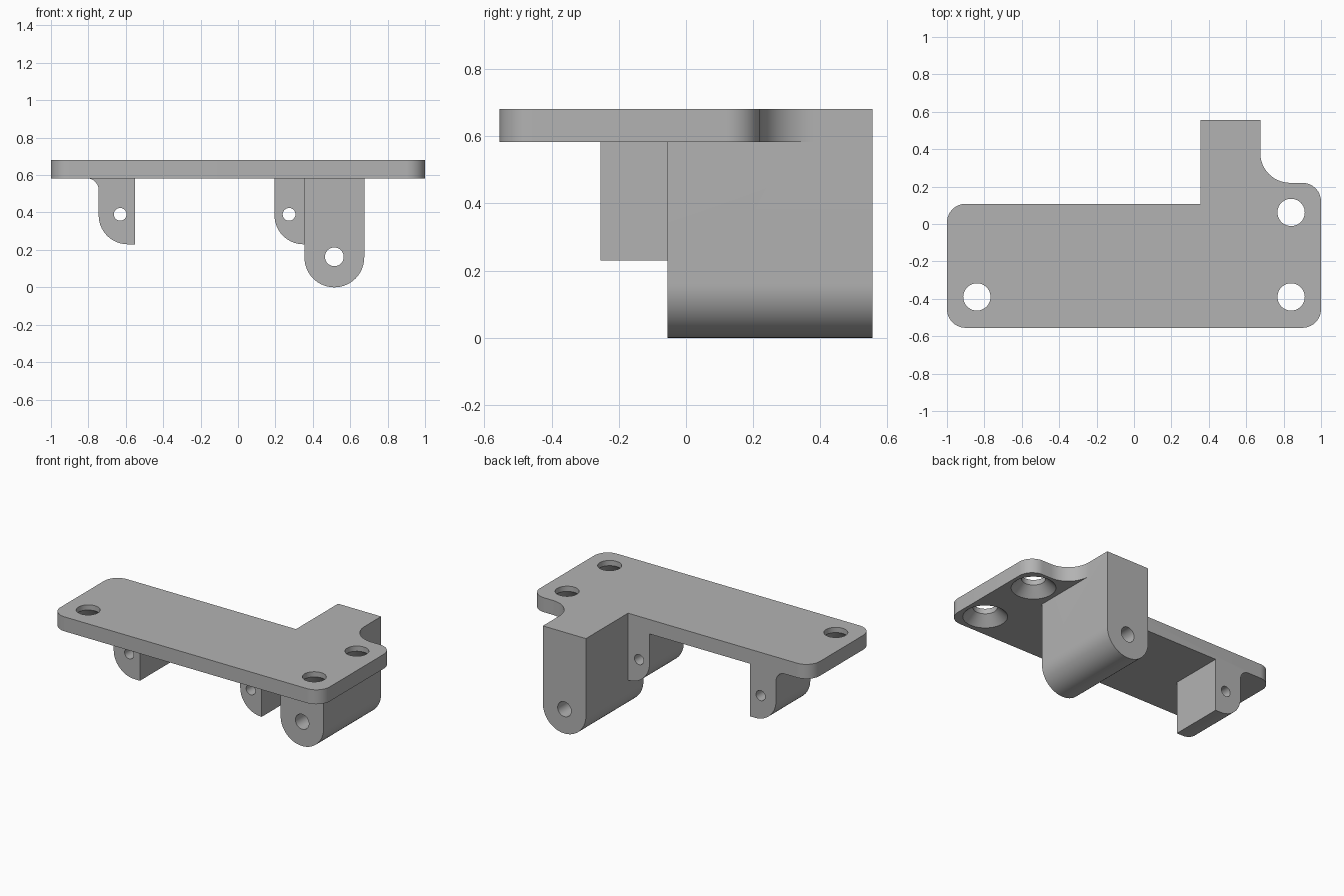
import bpy, bmesh, math
from mathutils import Vector

cube = bpy.data.objects.get("Cube")
if cube:
    bpy.data.objects.remove(cube, do_unlink=True)

grey = bpy.data.materials.new("plain grey")
grey.use_nodes = True
grey.diffuse_color = (0.45, 0.45, 0.45, 1)
grey.node_tree.nodes["Principled BSDF"].inputs["Base Color"].default_value = (0.45, 0.45, 0.45, 1)


def rounded(corners, steps=14):
    """Outline from (u, v) or (u, v, radius) corners, filleting those with a radius."""
    out = []
    for i, c in enumerate(corners):
        p = Vector(c[:2])
        if len(c) == 2:
            out.append(p)
            continue
        a = (Vector(corners[i - 1][:2]) - p).normalized()
        b = (Vector(corners[(i + 1) % len(corners)][:2]) - p).normalized()
        for k in range(steps + 1):
            t = math.pi / 2 * k / steps
            out.append(p + c[2] * (a * (1 - math.sin(t)) + b * (1 - math.cos(t))))
    return out


def finish(name, bm):
    bmesh.ops.remove_doubles(bm, verts=bm.verts, dist=1e-5)
    bmesh.ops.recalc_face_normals(bm, faces=bm.faces)
    mesh = bpy.data.meshes.new(name)
    bm.to_mesh(mesh)
    bm.free()
    mesh.materials.append(grey)
    obj = bpy.data.objects.new(name, mesh)
    bpy.context.collection.objects.link(obj)
    return obj


def prism(name, corners, start, end, place):
    """Extrude an outline from start to end; place maps (u, v, depth) to xyz."""
    bm = bmesh.new()
    pts = rounded(corners)
    rings = [[bm.verts.new(place(p.x, p.y, d)) for p in pts] for d in (start, end)]
    for ring in rings:
        bm.faces.new(ring)
    for i in range(len(pts)):
        bm.faces.new((rings[0][i - 1], rings[0][i], rings[1][i], rings[1][i - 1]))
    return finish(name, bm)


def lathe(name, profile, place, sides=48):
    """Turned solid from (radius, depth) rings; place maps (u, v, depth) to xyz."""
    bm = bmesh.new()
    rings = [[bm.verts.new(place(r * math.cos(math.tau * k / sides), r * math.sin(math.tau * k / sides), d))
              for k in range(sides)] for r, d in profile]
    bm.faces.new(rings[0])
    bm.faces.new(rings[-1])
    for low, high in zip(rings, rings[1:]):
        for k in range(sides):
            bm.faces.new((low[k - 1], low[k], high[k], high[k - 1]))
    return finish(name, bm)


def combine(target, tool, operation):
    mod = target.modifiers.new(operation.lower(), "BOOLEAN")
    mod.operation, mod.solver, mod.object = operation, "EXACT", tool
    bpy.context.view_layer.objects.active = target
    bpy.ops.object.modifier_apply(modifier=mod.name)
    bpy.data.objects.remove(tool, do_unlink=True)


def upright(u, v, d):
    return (u, v, d)


def facing_front(u, v, d):
    return (u, d, v)


TOP, UNDER, BACK = 0.68, 0.583, 0.108

# Plate with its rear tab
bracket = prism("mounting_bracket", [
    (-1, -0.555, 0.1), (1, -0.555, 0.1), (1, 0.22, 0.1), (0.675, 0.22, 0.16),
    (0.675, 0.555), (0.355, 0.555), (0.355, BACK), (-1, BACK, 0.1)], UNDER, TOP, upright)

# Deep block with a round bottom under the tab
block = prism("pivot_block", [
    (0.355, UNDER), (0.355, 0, 0.1599), (0.675, 0, 0.1599), (0.675, UNDER)],
    -0.055, 0.555, facing_front)
combine(bracket, block, "UNION")

# Two hanging lugs, the outer one flared into the plate
outer_lug = prism("outer_lug", [
    (-0.55, 0.63), (-0.81, 0.63), (-0.81, UNDER), (-0.745, UNDER, 0.064),
    (-0.745, 0.23, 0.155), (-0.55, 0.23)], -0.255, BACK, facing_front)
inner_lug = prism("inner_lug", [
    (0.355, UNDER), (0.195, UNDER), (0.195, 0.23, 0.155), (0.355, 0.23)],
    -0.255, BACK, facing_front)
for lug in (outer_lug, inner_lug):
    combine(bracket, lug, "UNION")

# Screw holes, countersunk from below
for x, y in ((-0.84, -0.39), (0.84, -0.39), (0.84, 0.062)):
    cutter = lathe("screw_hole", [(0.135, 0.5), (0.135, UNDER), (0.073, 0.645), (0.073, 0.8)],
                   lambda u, v, d: (x + u, y + v, d))
    combine(bracket, cutter, "DIFFERENCE")

# Pin holes through the lugs and the block
for x, z, radius in ((-0.63, 0.39, 0.034), (0.273, 0.39, 0.034), (0.515, 0.163, 0.05)):
    cutter = lathe("pin_hole", [(radius, -0.7), (radius, 0.7)],
                   lambda u, v, d: (x + u, d, z + v))
    combine(bracket, cutter, "DIFFERENCE")

# Merge flat areas and shade the rounds smoothly
bm = bmesh.new()
bm.from_mesh(bracket.data)
bmesh.ops.remove_doubles(bm, verts=bm.verts, dist=1e-5)
bmesh.ops.dissolve_limit(bm, angle_limit=math.radians(0.5), verts=bm.verts, edges=bm.edges)
bm.to_mesh(bracket.data)
bm.free()
bpy.ops.object.select_all(action="DESELECT")
bracket.select_set(True)
bpy.context.view_layer.objects.active = bracket
bpy.ops.object.shade_smooth_by_angle(angle=math.radians(30))
